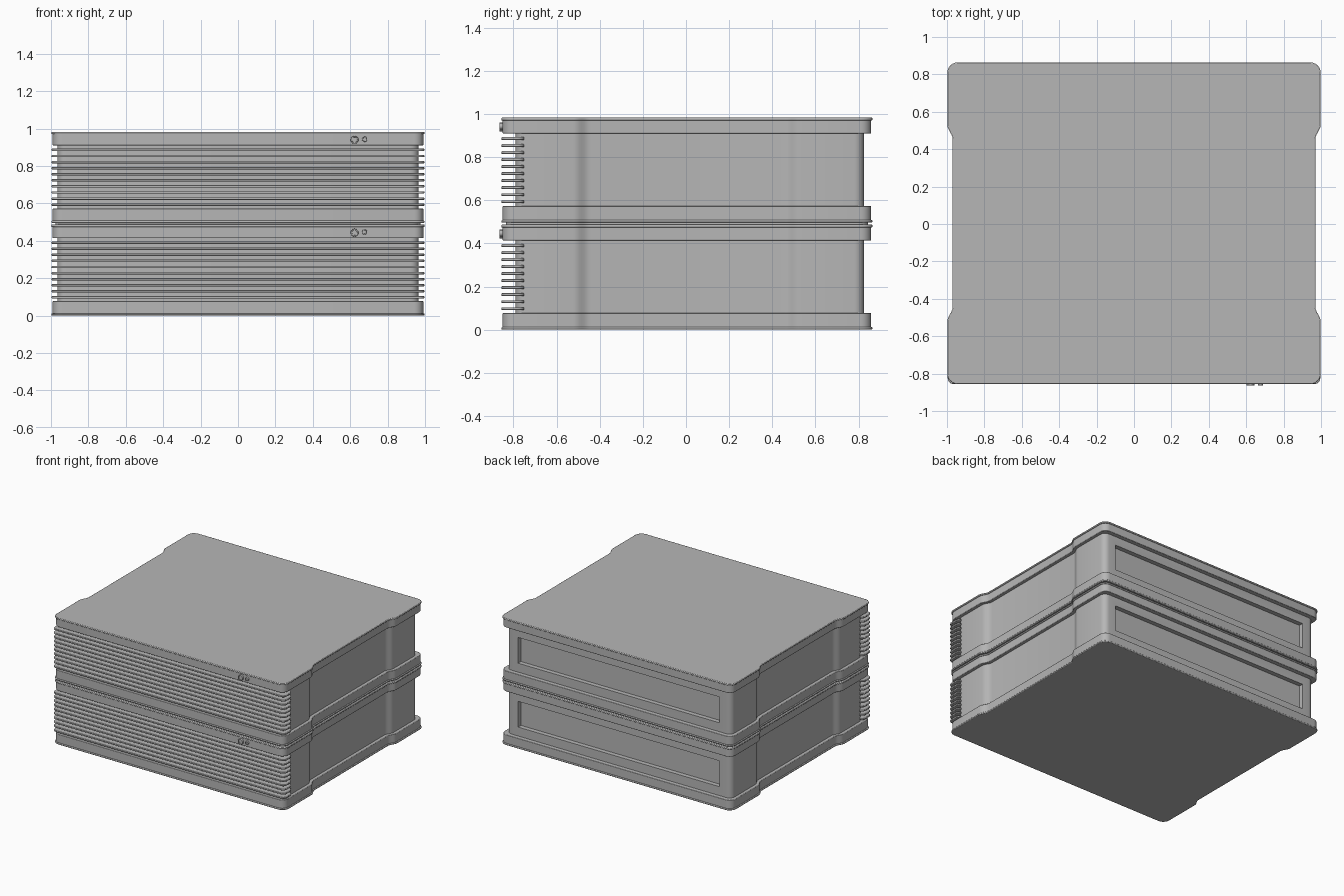
import bpy, bmesh
from math import sin, cos, pi, radians

if "Cube" in bpy.data.objects:
    bpy.data.objects.remove(bpy.data.objects["Cube"])

grey = bpy.data.materials.new("light_grey")
grey.use_nodes = True
COLOUR = (0.47, 0.47, 0.47, 1)
grey.diffuse_color = COLOUR
grey.node_tree.nodes["Principled BSDF"].inputs["Base Color"].default_value = COLOUR


def arc(cx, cy, r, start, end, n=6):
    return [(cx + r * cos(start + (end - start) * i / n),
             cy + r * sin(start + (end - start) * i / n)) for i in range(n + 1)]


def outline(w, front, back, r, waist=0.028):
    """Rounded rectangle whose sides step inward between front and back corners."""
    right = arc(w - r, front + r, r, -pi / 2, 0)
    if waist:
        steps = [i / 6 for i in range(7)]
        ease = [waist * (1 - cos(pi * t)) / 2 for t in steps]
        right += [(w - e, -0.52 + 0.075 * t) for t, e in zip(steps, ease)]
        right += [(w - e, 0.53 - 0.075 * t) for t, e in zip(steps[::-1], ease[::-1])]
    right += arc(w - r, back - r, r, 0, pi / 2)
    return right + [(-x, y) for x, y in reversed(right)]


def finish(name, bm, bevel=0):
    bmesh.ops.recalc_face_normals(bm, faces=bm.faces)
    mesh = bpy.data.meshes.new(name)
    bm.to_mesh(mesh)
    bm.free()
    mesh.materials.append(grey)
    obj = bpy.data.objects.new(name, mesh)
    bpy.context.collection.objects.link(obj)
    if bevel:
        mod = obj.modifiers.new("soft_edge", "BEVEL")
        mod.width, mod.segments = bevel, 2
        mod.limit_method, mod.angle_limit = "ANGLE", radians(50)
    bpy.ops.object.select_all(action="DESELECT")
    obj.select_set(True)
    bpy.context.view_layer.objects.active = obj
    bpy.ops.object.shade_smooth_by_angle(angle=radians(35))
    return obj


def prism(points, z0, z1):
    bm = bmesh.new()
    base = bm.faces.new([bm.verts.new((x, y, z0)) for x, y in points])
    top = bmesh.ops.extrude_face_region(bm, geom=[base], use_keep_orig=True)["geom"]
    for v in top:
        if isinstance(v, bmesh.types.BMVert):
            v.co.z = z1
    bmesh.ops.recalc_face_normals(bm, faces=bm.faces)
    return bm


def body(name, z):
    """Body shell with a sunken panel in its back."""
    bm = prism(outline(0.966, -0.79, 0.825, 0.045), z + 0.06, z + 0.43)
    panel = max(bm.faces, key=lambda f: f.calc_center_median().y)
    bmesh.ops.inset_individual(bm, faces=[panel], thickness=0.05)
    middle = z + 0.246

    def place(y):
        for v in panel.verts:
            v.co.x = 0.865 if v.co.x > 0 else -0.865
            v.co.z = middle + (0.1 if v.co.z > middle else -0.1)
            v.co.y = y
    place(0.825)
    bmesh.ops.inset_individual(bm, faces=[panel], thickness=0.001)
    place(0.79)
    finish(name, bm)


def knob(name, x, z, radius):
    """Round button with a raised outer ring."""
    bm = bmesh.new()
    profile = [(0, -0.858), (0.65, -0.858), (0.7, -0.864), (0.95, -0.864), (1, -0.861), (1, -0.84)]
    verts = [bm.verts.new((x + r * radius, y, z)) for r, y in profile]
    edges = [bm.edges.new(pair) for pair in zip(verts, verts[1:])]
    bmesh.ops.spin(bm, geom=verts + edges, cent=(x, 0, z), axis=(0, 1, 0),
                   angle=2 * pi, steps=24)
    bmesh.ops.remove_doubles(bm, verts=bm.verts, dist=0.0001)
    finish(name, bm)


rim_shape = outline(0.991, -0.85, 0.858, 0.05)
plate_shape = outline(0.998, -0.856, 0.864, 0.055)
fin_shape = outline(0.996, -0.855, -0.75, 0.03, waist=0)

# Two identical stacked cases
for label, z in (("lower", 0), ("upper", 0.496)):
    body(label + "_body", z)
    finish(label + "_base_plate", prism(plate_shape, z, z + 0.012), 0.004)
    finish(label + "_bottom_rim", prism(rim_shape, z + 0.01, z + 0.077), 0.003)
    finish(label + "_top_rim", prism(rim_shape, z + 0.414, z + 0.478), 0.003)
    finish(label + "_lid", prism(plate_shape, z + 0.474, z + 0.487), 0.004)
    # Cooling fins across the front
    for i in range(10):
        mid = z + 0.0975 + i * 0.0325
        finish(f"{label}_fin_{i + 1}", prism(fin_shape, mid - 0.0065, mid + 0.0065), 0.003)
    knob(label + "_large_button", 0.623, z + 0.444, 0.021)
    knob(label + "_small_button", 0.677, z + 0.447, 0.014)

# Recessed spacer between the cases
finish("spacer", prism(outline(0.975, -0.835, 0.843, 0.05), 0.48, 0.5))
